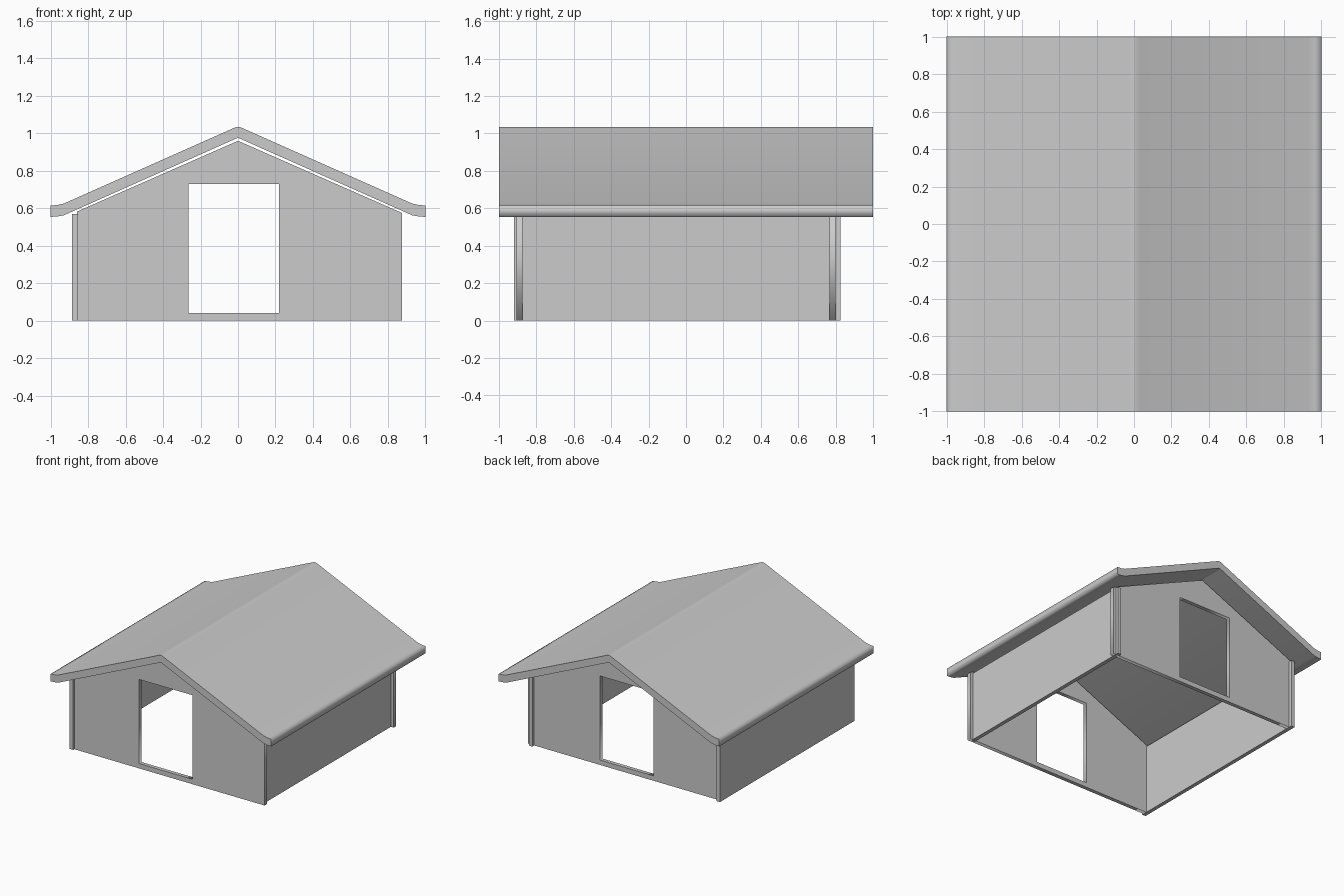
import bpy

if "Cube" in bpy.data.objects:
    bpy.data.objects.remove(bpy.data.objects["Cube"])


def extrude_profile(name, loops, y0, y1):
    """Fill closed (x, z) loops (inner loops become holes) and extrude from y0 to y1."""
    cu = bpy.data.curves.new(name + "_profile", 'CURVE')
    cu.dimensions = '2D'
    cu.fill_mode = 'BOTH'
    cu.extrude = (y1 - y0) / 2
    for loop in loops:
        sp = cu.splines.new('POLY')
        sp.points.add(len(loop) - 1)
        for p, (x, z) in zip(sp.points, loop):
            p.co = (x, z, 0, 1)
        sp.use_cyclic_u = True
    ob = bpy.data.objects.new(name, cu)
    ob.location = (0, (y0 + y1) / 2, 0)
    ob.rotation_euler = (1.5707963, 0, 0)
    bpy.context.collection.objects.link(ob)
    bpy.ops.object.select_all(action='DESELECT')
    ob.select_set(True)
    bpy.context.view_layer.objects.active = ob
    bpy.ops.object.convert(target='MESH')
    return bpy.context.object


def box(name, lo, hi):
    bpy.ops.mesh.primitive_cube_add(size=1, location=[(a + b) / 2 for a, b in zip(lo, hi)])
    ob = bpy.context.object
    ob.name = name
    ob.scale = [b - a for a, b in zip(lo, hi)]
    bpy.ops.object.transform_apply(location=False, rotation=False, scale=True)
    return ob


# roof: mirrored half profile with flared eaves and softened ridge
top = [(1.0, 0.615), (0.965, 0.617), (0.93, 0.625), (0.03, 1.025), (0.012, 1.033)]
under = [(0.012, 0.971), (0.93, 0.562), (0.965, 0.556), (1.0, 0.554)]
mirror = lambda pts: [(-x, z) for x, z in reversed(pts)]
roof = top + [(0, 1.035)] + mirror(top) + mirror(under) + [(0, 0.975)] + under
extrude_profile("roof", [roof], -1, 1)

# gable walls with an opening, just clear of the roof
T = 0.032
gable = [(-0.86, 0), (0.875, 0), (0.875, 0.575), (0, 0.96), (-0.86, 0.582)]
opening = [(-0.265, 0.04), (0.22, 0.04), (0.22, 0.73), (-0.265, 0.73)]
extrude_profile("front_wall", [gable, opening], -0.905, -0.905 + T)
extrude_profile("back_wall", [gable, opening], 0.80 - T, 0.80)

# side walls lapping past the gable walls at the corners
box("left_wall", (-0.885, -0.92, 0), (-0.885 + T, 0.825, 0.57))
box("right_wall", (0.85 - T, -0.89, 0), (0.85, 0.825, 0.575))
